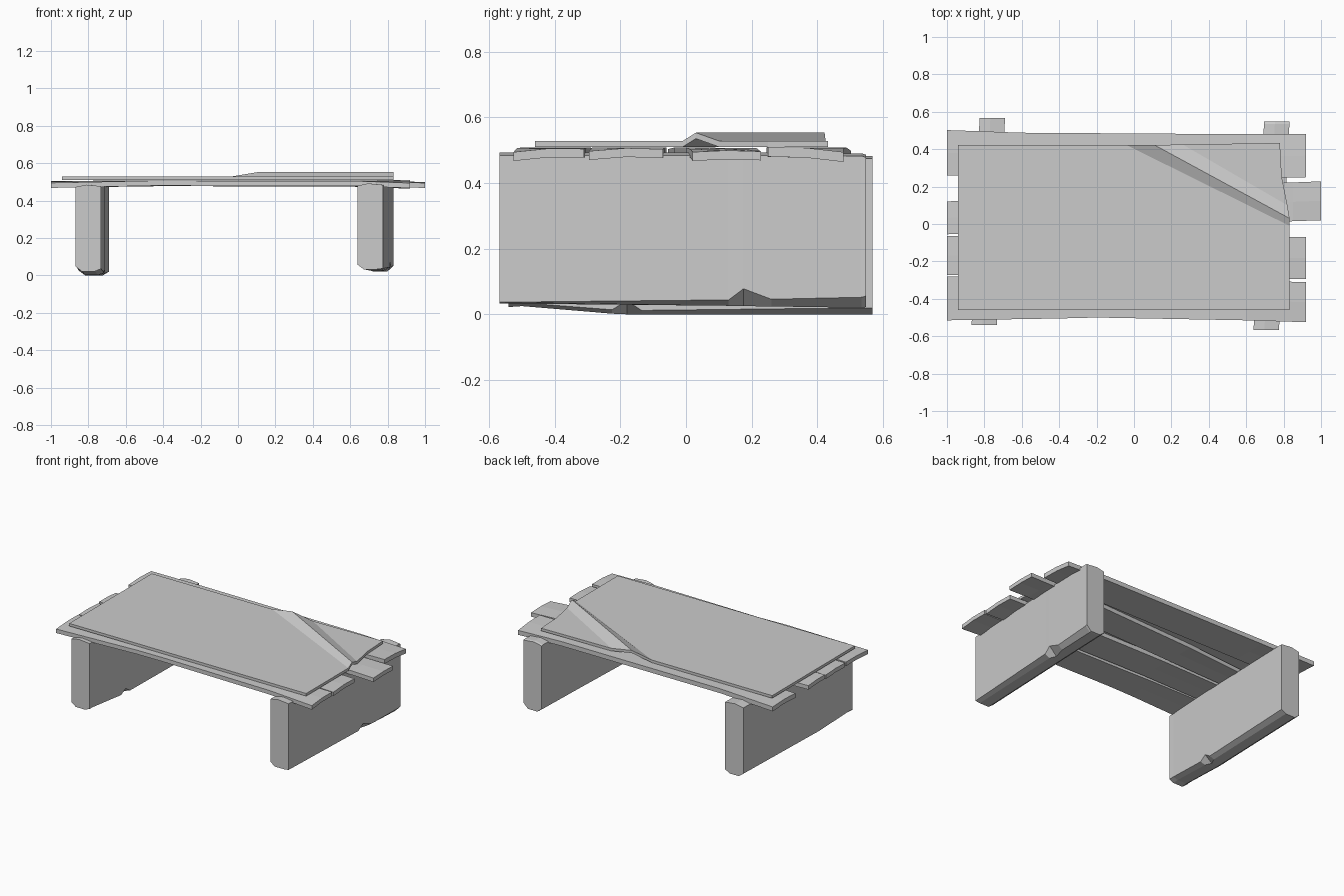
import bpy, bmesh


def finish(name, bm):
    bmesh.ops.recalc_face_normals(bm, faces=bm.faces)
    mesh = bpy.data.meshes.new(name)
    bm.to_mesh(mesh)
    bm.free()
    obj = bpy.data.objects.new(name, mesh)
    bpy.context.collection.objects.link(obj)
    return obj


def loft(name, rings):
    """Skin a list of closed cross-sections and cap both ends."""
    bm = bmesh.new()
    loops = [[bm.verts.new(p) for p in ring] for ring in rings]
    n = len(loops[0])
    for a, b in zip(loops, loops[1:]):
        for i in range(n):
            j = (i + 1) % n
            bm.faces.new((a[i], a[j], b[j], b[i]))
    bm.faces.new(loops[0])
    bm.faces.new(loops[-1])
    return finish(name, bm)


# Slab legs: stations are (y, centre x, low z, chamfer height, top z, chip in the +x edge)
def leg(name, stations):
    rings = []
    for y, cx, low, cham, top, chip in stations:
        rings.append([(cx - .068, y, top - .012), (cx - .01, y, top), (cx + .068, y, top - .008),
                      (cx + .068, y, low + cham + chip), (cx + .035 - chip * .6, y, low),
                      (cx - .035, y, low), (cx - .068, y, low + .025)])
    return loft(name, rings)


leg("left_leg", [(-.54, -.80, .022, .014, .485, 0), (-.50, -.799, .025, .01, .485, 0),
                 (-.225, -.784, .002, .012, .485, 0), (-.18, -.782, 0, .012, .485, .03),
                 (-.135, -.78, 0, .012, .485, 0), (.568, -.758, 0, .02, .482, 0)])
leg("right_leg", [(-.568, .707, .033, .004, .492, 0), (.13, .742, .026, .018, .492, 0),
                  (.175, .745, .025, .02, .492, .033), (.26, .749, .024, .022, .492, 0),
                  (.535, .763, .02, .032, .49, 0), (.548, .764, .022, .034, .486, 0)])


# Warped planks: stations are (x, y low, y high, top z at low side, top z at high side, arch)
def plank(name, stations, thick=.027):
    rings = []
    for x, y0, y1, z0, z1, arch in stations:
        ym, zm = (y0 + y1) / 2, (z0 + z1) / 2 + arch
        rings.append([(x, y0, z0), (x, ym, zm), (x, y1, z1),
                      (x, y1, z1 - thick), (x, ym, zm - thick), (x, y0, z0 - thick)])
    return loft(name, rings)


plank("front_plank", [(-1, -.515, -.28, .495, .502, .004), (-.4, -.505, -.29, .508, .508, 0),
                      (-.2, -.50, -.295, .506, .508, 0), (.6, -.515, -.305, .506, .507, 0),
                      (.92, -.525, -.31, .494, .504, .006)])
plank("inner_front_plank", [(-1, -.272, -.065, .500, .497, .004), (-.3, -.27, -.06, .508, .508, 0),
                            (.5, -.285, -.065, .508, .508, 0), (.92, -.295, -.07, .497, .503, .006)])
plank("inner_back_plank", [(-1, -.055, .12, .503, .496, .004), (-.3, -.035, .17, .508, .506, 0),
                           (.6, .0, .215, .508, .506, 0), (.85, .015, .222, .502, .500, .003),
                           (1, .02, .228, .494, .496, .004)])
plank("back_plank", [(-1, .26, .502, .498, .498, .006), (-.6, .25, .488, .508, .508, 0),
                     (.6, .245, .48, .508, .505, 0), (.92, .25, .48, .510, .494, .005)], .03)

# Thin cover board with a raised diagonal wrinkle near its back right corner
bm = bmesh.new()
T = .528
coords = [(-.94, -.46, T), (.832, -.46, T), (.832, -.01, T), (-.04, .422, T), (-.94, .422, T),
          (.832, .03, .553), (.11, .422, .553), (.82, .10, T), (.26, .425, T),
          (.79, .25, T), (.78, .433, T)]
top = [bm.verts.new(p) for p in coords]
for face in [(0, 1, 2, 3, 4), (3, 2, 5, 6), (6, 5, 7, 8), (8, 7, 9, 10)]:
    bm.faces.new([top[i] for i in face])
solid = bmesh.ops.extrude_face_region(bm, geom=bm.faces[:])
for v in solid["geom"]:
    if isinstance(v, bmesh.types.BMVert):
        v.co.z -= .018
finish("cover_board", bm)
for face_set in bpy.data.meshes:
    face_set.update()
